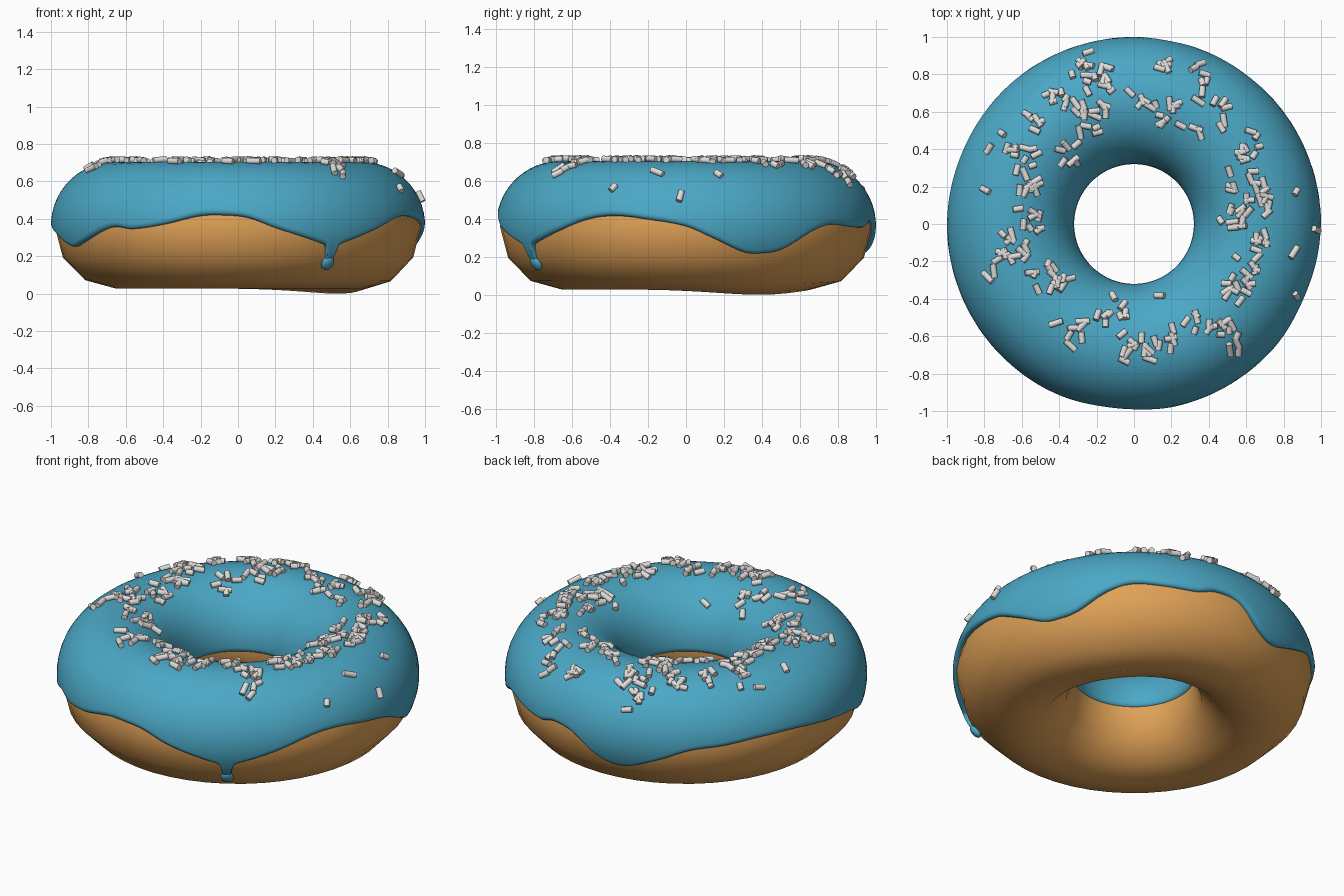
import bpy, bmesh, math, random
from mathutils import Vector, Matrix

if "Cube" in bpy.data.objects:
    bpy.data.objects.remove(bpy.data.objects["Cube"])

random.seed(4)
CR, CZ, TUBE = 0.66, 0.365, 0.34      # icing ring radius, centre height, tube radius


def material(name, rgb):
    m = bpy.data.materials.new(name)
    m.diffuse_color = (*rgb, 1)
    m.use_nodes = True
    m.node_tree.nodes["Principled BSDF"].inputs["Base Color"].default_value = m.diffuse_color
    return m


def make(name, bm, mat, angle=None):
    bmesh.ops.recalc_face_normals(bm, faces=bm.faces)
    me = bpy.data.meshes.new(name)
    bm.to_mesh(me)
    bm.free()
    ob = bpy.data.objects.new(name, me)
    bpy.context.collection.objects.link(ob)
    me.materials.append(mat)
    bpy.ops.object.select_all(action='DESELECT')
    bpy.context.view_layer.objects.active = ob
    ob.select_set(True)
    if angle:
        bpy.ops.object.shade_smooth_by_angle(angle=math.radians(angle))
    else:
        bpy.ops.object.shade_smooth()
    return ob


def ring_grid(bm, columns, closed):
    """Join columns of points around the ring into quads."""
    vs = [[bm.verts.new(p) for p in col] for col in columns]
    n, k = len(vs), len(vs[0])
    for i in range(n):
        a, b = vs[i], vs[(i + 1) % n]
        for j in range(k if closed else k - 1):
            bm.faces.new((a[j], b[j], b[(j + 1) % k], a[(j + 1) % k]))


def polar(theta, r, z):
    return Vector((r * math.cos(theta), r * math.sin(theta), z))


blue = material("blue icing", (0.07, 0.39, 0.565))
brown = material("baked dough", (0.75, 0.36, 0.095))
white = material("white sprinkle", (0.74, 0.72, 0.70))

# Dough: coarse ring with a slight sag underneath
cols = []
for i in range(48):
    t = math.tau * i / 48
    d = (math.degrees(t) - 36 + 180) % 360 - 180
    sag = 0.028 * math.exp(-(d / 32) ** 2)
    col = []
    for j in range(12):
        f = math.tau * j / 12
        z = 0.36 + 0.332 * math.sin(f)
        col.append(polar(t, 0.655 + 0.325 * math.cos(f), z - sag * max(0, -math.sin(f)) ** 3))
    cols.append(col)
bm = bmesh.new()
ring_grid(bm, cols, True)
make("dough", bm, brown)

# Icing lower edge: (angle, height) around the outside
EDGE = [(0, .36), (9, .29), (18, .22), (23, .21), (31, .23), (42, .33), (50, .37), (61, .36),
        (71, .355), (78, .385), (86, .36), (96, .24), (104, .21), (115, .275), (126, .35),
        (136, .37), (150, .395), (165, .39), (190, .32), (205, .245), (212, .27), (227, .355),
        (235, .345), (246, .37), (258, .42), (265, .425), (273, .41), (282, .35), (291, .30),
        (298, .265), (304, .265), (316, .33), (329, .405), (338, .42), (348, .40)]
DRIP = 301.3


def edge_height(deg):
    n = len(EDGE)
    i = max(k for k in range(n) if EDGE[k][0] <= deg)
    pts = []
    for k in range(i - 1, i + 3):
        a, z = EDGE[k % n]
        pts.append((a + 360 * (k // n), z))
    (a0, z0), (a1, z1), (a2, z2), (a3, z3) = pts
    w = a2 - a1
    u = (deg - a1) / w
    m1, m2 = (z2 - z0) / (a2 - a0) * w, (z3 - z1) / (a3 - a1) * w
    z = ((2*u**3 - 3*u**2 + 1) * z1 + (u**3 - 2*u**2 + u) * m1
         + (3*u**2 - 2*u**3) * z2 + (u**3 - u**2) * m2)
    d = abs(deg - DRIP)
    return z - 0.095 * math.exp(-(d / 1.7) ** 4) - 0.02 * math.exp(-(d / 2.8) ** 2)


# Icing: shell with a rounded lip that tucks into the dough
LIP = 0.03
lip = []
for d in (0, 0.003, 0.008, 0.015, 0.022):
    s = 1 - d / LIP
    lip.append((d / TUBE, TUBE - 0.02 * (1 - math.sqrt(1 - s * s))))
cols = []
for i in range(1080):
    deg = i / 3
    out = math.asin((edge_height(deg) - CZ) / TUBE)
    inn = math.pi + math.asin((CZ - 0.34) / TUBE)
    prof = [(out, 0.29)] + [(out + a, r) for a, r in lip]
    lo, hi = out + LIP / TUBE, inn - LIP / TUBE
    prof += [(lo + (hi - lo) * k / 24, TUBE) for k in range(25)]
    prof += [(inn - a, r) for a, r in reversed(lip)] + [(inn, 0.29)]
    cols.append([polar(math.radians(deg), CR + r * math.cos(f), CZ + r * math.sin(f))
                 for f, r in prof])
bm = bmesh.new()
ring_grid(bm, cols, False)
make("icing", bm, blue, 50)

# Drip: rounded bead at the end of the run
bm = bmesh.new()
f = math.asin((0.163 - CZ) / TUBE)
t = math.radians(DRIP)
mat = (Matrix.Translation(polar(t, CR + 0.327 * math.cos(f), 0.163))
       @ Matrix.Rotation(t, 4, 'Z') @ Matrix.Rotation(-f, 4, 'Y')
       @ Matrix.Diagonal((0.022, 0.036, 0.042, 1)))
bmesh.ops.create_uvsphere(bm, u_segments=24, v_segments=14, radius=1, matrix=mat)
make("icing_drip", bm, blue)

# Sprinkles: clusters (x, y, spread, count) seen from above
CLUSTERS = [(-.2, .83, .07, 14), (-.4, .71, .07, 8), (-.15, .70, .10, 9), (-.28, .57, .07, 10),
            (.14, .85, .03, 5), (.33, .78, .06, 6), (.02, .65, .05, 5), (.19, .57, .06, 9),
            (.42, .57, .07, 8), (-.52, .53, .04, 5), (-.60, .34, .06, 11), (-.35, .38, .04, 6),
            (-.58, .18, .05, 9), (-.57, .02, .05, 8), (-.65, -.13, .06, 15), (-.48, -.28, .06, 11),
            (-.35, -.30, .03, 3), (-.77, -.27, .02, 2), (-.35, -.60, .06, 7), (-.12, -.47, .06, 9),
            (.02, -.66, .07, 12), (.16, -.66, .04, 6), (.28, -.50, .06, 5), (.48, -.60, .07, 12),
            (.55, -.36, .06, 10), (.62, -.24, .06, 7), (.70, -.08, .05, 7), (.52, .02, .05, 9),
            (.66, .10, .05, 9), (.60, .28, .08, 14), (.62, .43, .05, 6), (-.77, .40, 0, 1),
            (-.79, .18, 0, 1), (.86, .17, 0, 1), (.965, -.03, 0, 1), (.85, -.15, 0, 1)]
LONERS = [(.86, -.38, 0, 1), (.14, -.39, 0, 1), (-.70, .48, 0, 1)]
bm = bmesh.new()
for x, y, spread, count in CLUSTERS + LONERS:
    for _ in range(count):
        px, py = x + random.uniform(-1.3, 1.3) * spread, y + random.uniform(-1.3, 1.3) * spread
        t, r = math.atan2(py, px), math.hypot(px, py)
        f = math.acos(max(-0.85, min(0.95, (r - CR) / TUBE)))
        h = TUBE + 0.011
        normal = polar(t, math.cos(f), math.sin(f))
        side = Vector((-math.sin(t), math.cos(t), 0))
        axis = Matrix.Rotation(random.uniform(0, math.tau), 3, normal) @ side
        axis = (axis + normal * random.uniform(-0.12, 0.12)).normalized()
        place = Matrix.Translation(polar(t, CR + h * math.cos(f), CZ + h * math.sin(f)))
        bmesh.ops.create_cone(bm, cap_ends=True, segments=12, radius1=0.0165, radius2=0.0165,
                              depth=random.choice((0.042, 0.056, 0.06, 0.06, 0.075)),
                              matrix=place @ axis.to_track_quat('Z', 'Y').to_matrix().to_4x4())
make("sprinkles", bm, white, 40)
